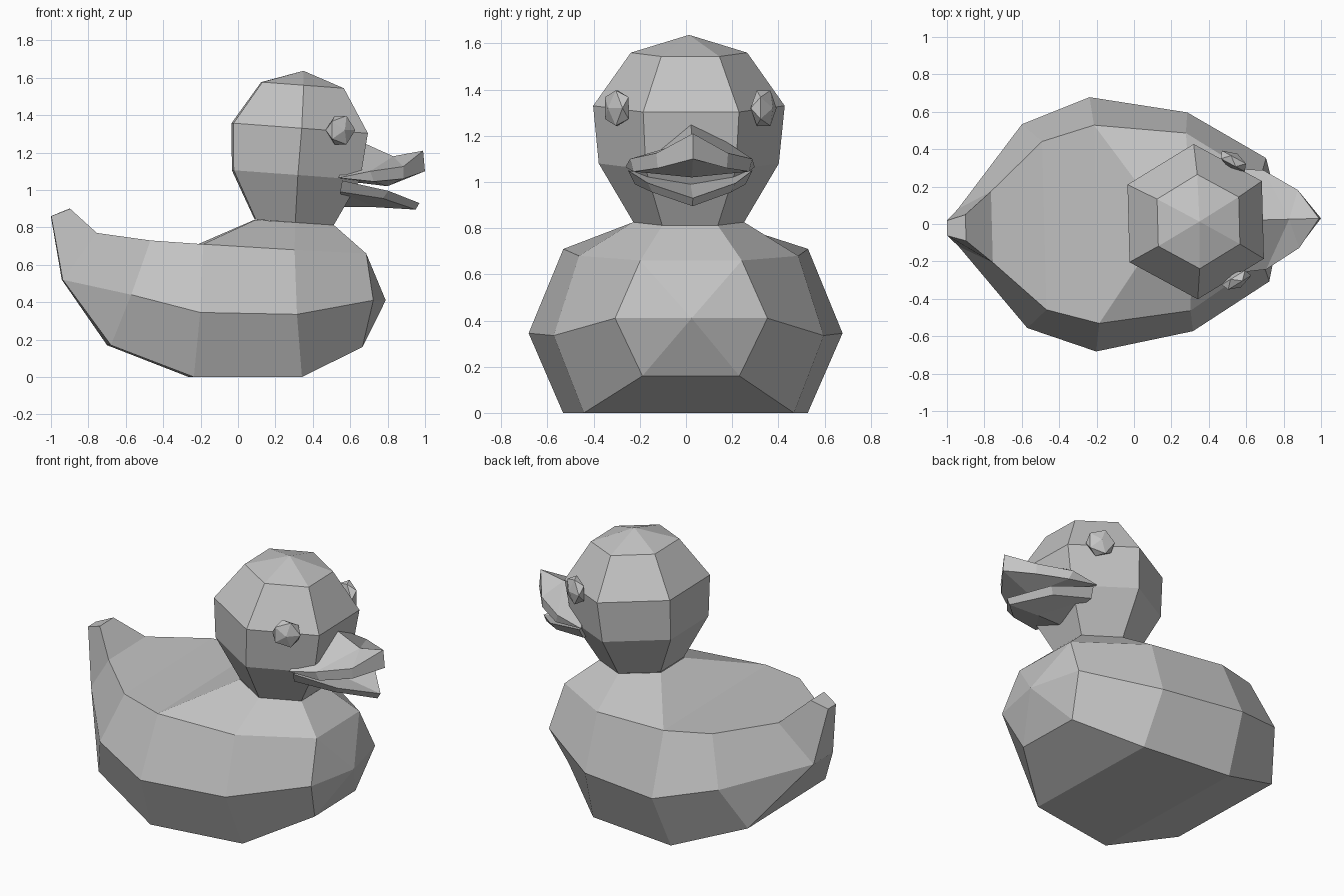
import bpy
import bmesh
import math
from mathutils import Matrix, Vector

if "Cube" in bpy.data.objects:
    bpy.data.objects.remove(bpy.data.objects["Cube"])

grey = bpy.data.materials.new("plain grey")
grey.use_nodes = True
grey.diffuse_color = (0.55, 0.55, 0.55, 1)
bsdf = next(n for n in grey.node_tree.nodes if n.type == "BSDF_PRINCIPLED")
bsdf.inputs["Base Color"].default_value = grey.diffuse_color

# The whole duck is turned very slightly about z
TURN = Matrix.Translation((0, 0.004, 0)) @ Matrix.Rotation(math.radians(1.5), 4, "Z")


def finish(name, bm):
    bmesh.ops.remove_doubles(bm, verts=bm.verts[:], dist=0.0005)
    bmesh.ops.recalc_face_normals(bm, faces=bm.faces[:])
    bm.transform(TURN)
    mesh = bpy.data.meshes.new(name)
    bm.to_mesh(mesh)
    bm.free()
    mesh.materials.append(grey)
    bpy.context.collection.objects.link(bpy.data.objects.new(name, mesh))


def mirrored_shell(name, points, sides, middle=""):
    """Lower-case letters are left points, upper-case their mirror images."""
    bm = bmesh.new()
    verts = {}
    for letter, (x, y, z) in points.items():
        verts[letter] = bm.verts.new((x, y, z))
        verts[letter.upper()] = verts[letter] if y == 0 else bm.verts.new((x, -y, z))
    for face in sides.split():
        bm.faces.new([verts[c] for c in face])
        bm.faces.new([verts[c] for c in reversed(face.swapcase())])
    for face in middle.split():
        bm.faces.new([verts[c] for c in face])
    finish(name, bm)


# Body: low, middle and upper rows, neck rim and tail tip
mirrored_shell("body", {
    "a": (.66, .21, .16), "b": (.33, .455, 0), "c": (-.25, .53, 0), "d": (-.69, .4, .17),
    "e": (.715, .33, .41), "f": (.3, .585, .335), "g": (-.22, .68, .345),
    "h": (-.585, .545, .44), "i": (-.94, .1, .52),
    "j": (.68, .22, .66), "k": (.29, .475, .68), "l": (-.2, .53, .71),
    "m": (-.48, .45, .73), "n": (-.76, .19, .77),
    "o": (.51, .12, .812), "p": (.3, .24, .826), "q": (.09, .12, .84),
    "r": (-.9, .07, .9), "s": (-1, .04, .86), "t": (.79, 0, .41),
}, "abfe bcgf cdhg dih efkj fglk ghml hinm isrn jkpo klqp aet ejt",
    "aAt jJt aABb bBCc cCDd dDIi iISs sSRr rRNn nNMm mMLl lLQq oOJj")

# Head: tilted six-sided rings from the neck to the crown
bm = bmesh.new()
rings = []
for cx, cz, radius in ((.3, .826, .24), (.31, 1.08, .39), (.33, 1.33, .415), (.345, 1.56, .252)):
    ring = []
    for k in range(6):
        angle = math.radians(30 + 60 * k)
        dx = radius * math.cos(angle)
        ring.append(bm.verts.new((cx + dx, radius * math.sin(angle), cz - .075 * dx)))
    rings.append(ring)
crown = bm.verts.new((.35, 0, 1.637))
for k in range(6):
    n = (k + 1) % 6
    for low, high in zip(rings, rings[1:]):
        bm.faces.new((low[k], low[n], high[n], high[k]))
    bm.faces.new((rings[-1][k], rings[-1][n], crown))
finish("head", bm)

# Upper beak: ridged top, thin rim and an upturned tip
mirrored_shell("upper_beak", {
    "a": (.62, 0, 1.275), "b": (.83, 0, 1.18), "c": (.99, 0, 1.21),
    "d": (.7, .265, 1.1), "e": (.53, .28, 1.065), "f": (.88, .155, 1.125),
    "g": (.88, .15, 1.06), "h": (.8, 0, 1.02), "i": (1, 0, 1.1),
    "j": (.72, .25, 1.045), "k": (.55, 0, 1.05),
}, "aedb bdf bfc edj dfgj fcig ejhk jgih aek")

# Lower beak: a shallow drooping scoop
mirrored_shell("lower_beak", {
    "a": (.55, .27, 1.05), "b": (.8, .19, .995), "c": (.97, 0, .93), "d": (.95, 0, .895),
    "e": (.77, .17, .955), "f": (.54, .24, .99), "g": (.57, 0, .91), "h": (.73, 0, .908),
    "k": (.55, 0, 1.0),
}, "abck abef bcde feh edh fhg afgk")

# Eyes: flattened faceted gems set into the cheeks
for name, side in (("left_eye", 1), ("right_eye", -1)):
    bm = bmesh.new()
    bmesh.ops.create_icosphere(bm, subdivisions=1, radius=1)
    facing = Vector((.5, .87 * side, 0)).to_track_quat("Z", "Y").to_matrix().to_4x4()
    bm.transform(Matrix.Translation((.54, .318 * side, 1.32)) @ facing
                 @ Matrix.Diagonal((.09, .09, .045, 1)))
    finish(name, bm)
